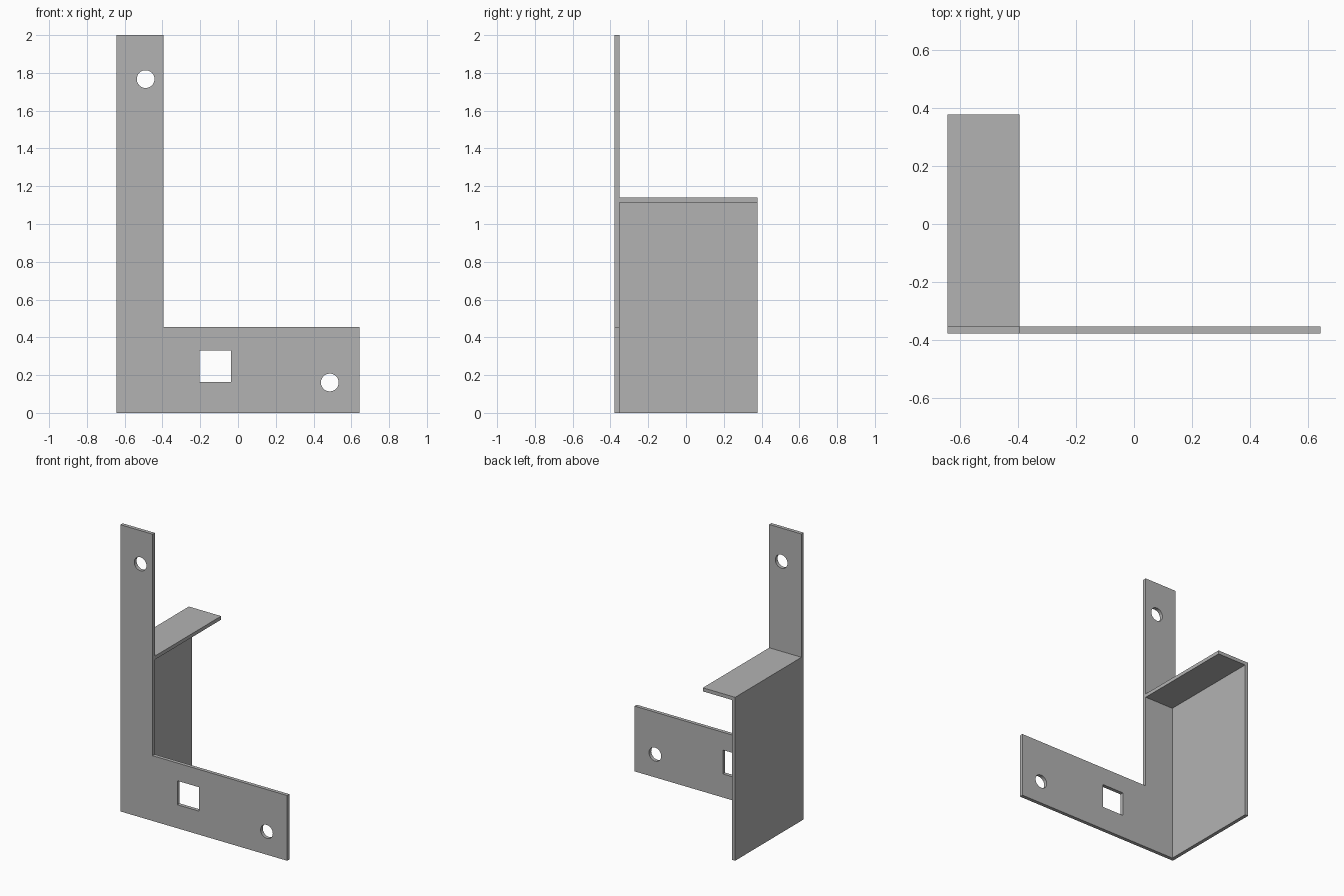
import bpy
from math import cos, sin, pi, radians

cube = bpy.data.objects.get("Cube")
if cube:
    bpy.data.objects.remove(cube, do_unlink=True)

steel = bpy.data.materials.new("grey_steel")
steel.use_nodes = True
steel.diffuse_color = (0.45, 0.45, 0.45, 1)
steel.node_tree.nodes["Principled BSDF"].inputs["Base Color"].default_value = steel.diffuse_color

X, Y = 0.644, 0.378      # half width and half depth
T = 0.025                # sheet thickness
ARM = -0.395             # inner edge of the upright
BEND = 1.14              # top of the folded flange


def rect(x0, x1, z0, z1):
    return [(x0, z0), (x1, z0), (x1, z1), (x0, z1)]


def circle(cx, cz, r, n=48):
    return [(cx + r * cos(2 * pi * i / n), cz + r * sin(2 * pi * i / n)) for i in range(n)]


def sheet(name, loops, y0, y1):
    """Fill x-z outlines (inner loops become holes) and extrude them from y0 to y1."""
    curve = bpy.data.curves.new(name, 'CURVE')
    curve.dimensions = '2D'
    curve.fill_mode = 'BOTH'
    curve.extrude = (y1 - y0) / 2
    for loop in loops:
        spline = curve.splines.new('POLY')
        spline.points.add(len(loop) - 1)
        for point, (x, z) in zip(spline.points, loop):
            point.co = (x, z, 0, 1)
        spline.use_cyclic_u = True
    obj = bpy.data.objects.new(name, curve)
    bpy.context.collection.objects.link(obj)
    obj.location.y = (y0 + y1) / 2
    obj.rotation_euler.x = pi / 2
    bpy.ops.object.select_all(action='DESELECT')
    obj.select_set(True)
    bpy.context.view_layer.objects.active = obj
    bpy.ops.object.convert(target='MESH')
    obj = bpy.context.object
    obj.data.materials.clear()
    obj.data.materials.append(steel)
    bpy.ops.object.shade_smooth_by_angle(angle=radians(30))
    return obj


# L-shaped front plate with two bolt holes and a square window
outline = [(-X, 0), (X, 0), (X, 0.455), (ARM, 0.455), (ARM, 2), (-X, 2)]
sheet("front_plate",
      [outline, circle(-0.489, 1.767, 0.047), circle(0.486, 0.161, 0.047),
       rect(-0.204, -0.037, 0.164, 0.331)],
      -Y, -Y + T)

# Side wall folded over into a top shelf
sheet("side_wall_and_shelf",
      [[(-X, 0), (-X + T, 0), (-X + T, BEND - T), (ARM, BEND - T), (ARM, BEND), (-X, BEND)]],
      -Y + T, Y)
